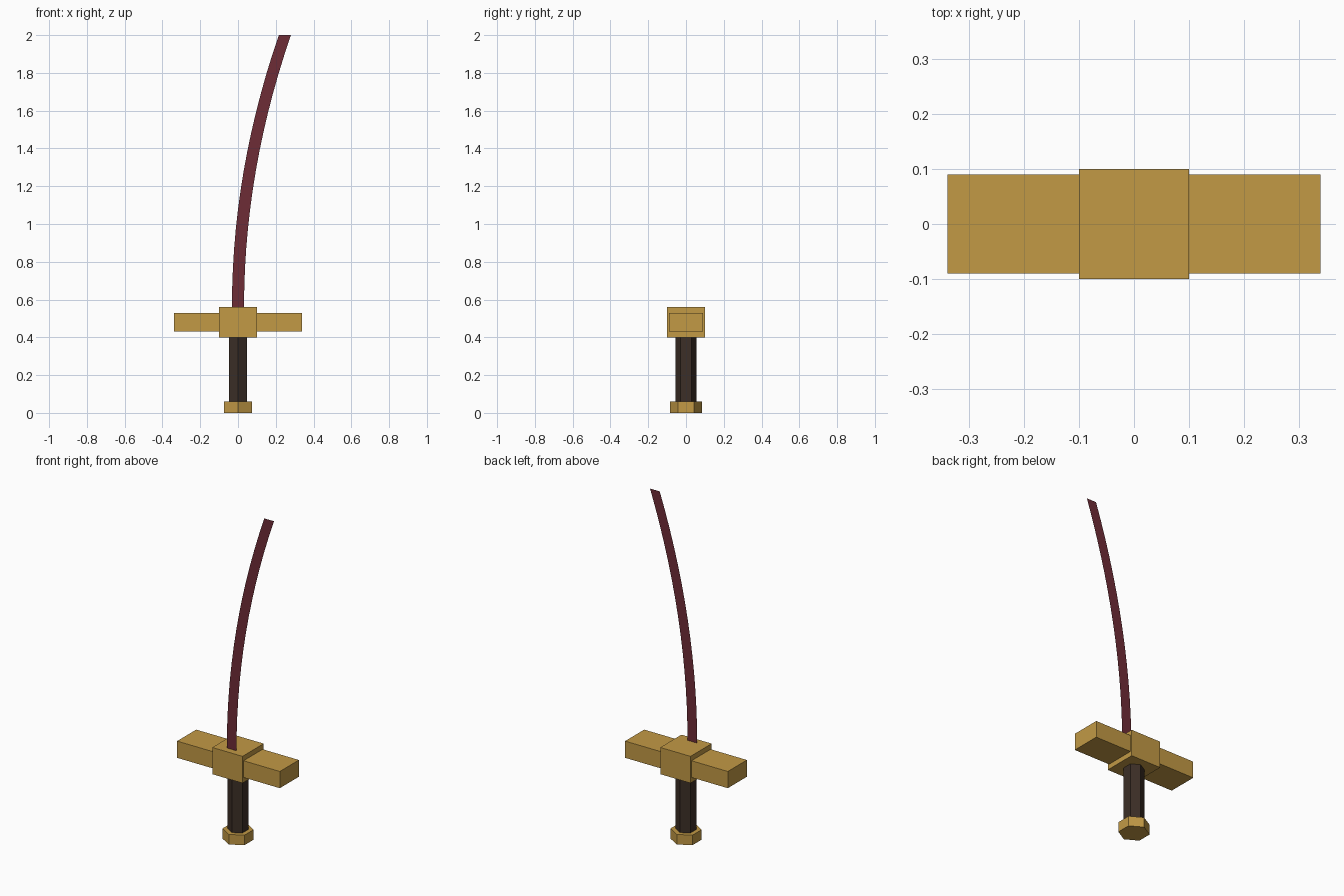
import bpy, bmesh
from math import pi
from mathutils import Matrix

cube = bpy.data.objects.get("Cube")
if cube:
    bpy.data.objects.remove(cube, do_unlink=True)


def material(name, rgb):
    m = bpy.data.materials.new(name)
    m.use_nodes = True
    colour = (*rgb, 1)
    m.diffuse_color = colour
    m.node_tree.nodes["Principled BSDF"].inputs["Base Color"].default_value = colour
    return m


gold = material("gold", (0.54, 0.32, 0.06))
leather = material("dark_leather", (0.045, 0.028, 0.020))
crimson = material("dark_crimson", (0.155, 0.025, 0.037))


def finish(name, bm, mat):
    mesh = bpy.data.meshes.new(name)
    bm.to_mesh(mesh)
    bm.free()
    mesh.materials.append(mat)
    obj = bpy.data.objects.new(name, mesh)
    bpy.context.collection.objects.link(obj)
    return obj


def box(name, size, z, mat):
    bm = bmesh.new()
    bmesh.ops.create_cube(bm, size=1, matrix=Matrix.Translation((0, 0, z)) @ Matrix.Diagonal((*size, 1)))
    return finish(name, bm, mat)


def hex_prism(name, radius, bottom, top, mat):
    # Six sides, with corners pointing to the front and back
    bm = bmesh.new()
    place = Matrix.Translation((0, 0, (bottom + top) / 2)) @ Matrix.Rotation(pi / 2, 4, "Z")
    bmesh.ops.create_cone(bm, cap_ends=True, segments=6, radius1=radius, radius2=radius,
                          depth=top - bottom, matrix=place)
    # Turn so that a corner lies on the y axis
    if max(v.co.y for v in bm.verts) < radius * 0.95:
        bmesh.ops.rotate(bm, verts=bm.verts, matrix=Matrix.Rotation(pi / 6, 3, "Z"))
    return finish(name, bm, mat)


# Handle
hex_prism("pommel", 0.085, 0, 0.06, gold)
hex_prism("grip", 0.056, 0.06, 0.40, leather)

# Guard
box("guard_block", (0.20, 0.20, 0.16), 0.48, gold)
box("crossguard", (0.68, 0.18, 0.10), 0.48, gold)

# Blade: a flat strip, set towards the front, that sweeps to its left
bm = bmesh.new()
steps, base, tip = 14, 0.56, 2.0
rows = []
for i in range(steps + 1):
    t = i / steps
    x = 0.248 * t ** 2
    z = base + (tip - base) * t
    rows.append([bm.verts.new((x + s * 0.032, -0.06, z)) for s in (-1, 1)])
for (a, b), (d, c) in zip(rows, rows[1:]):
    bm.faces.new((a, b, c, d))
finish("blade", bm, crimson)
